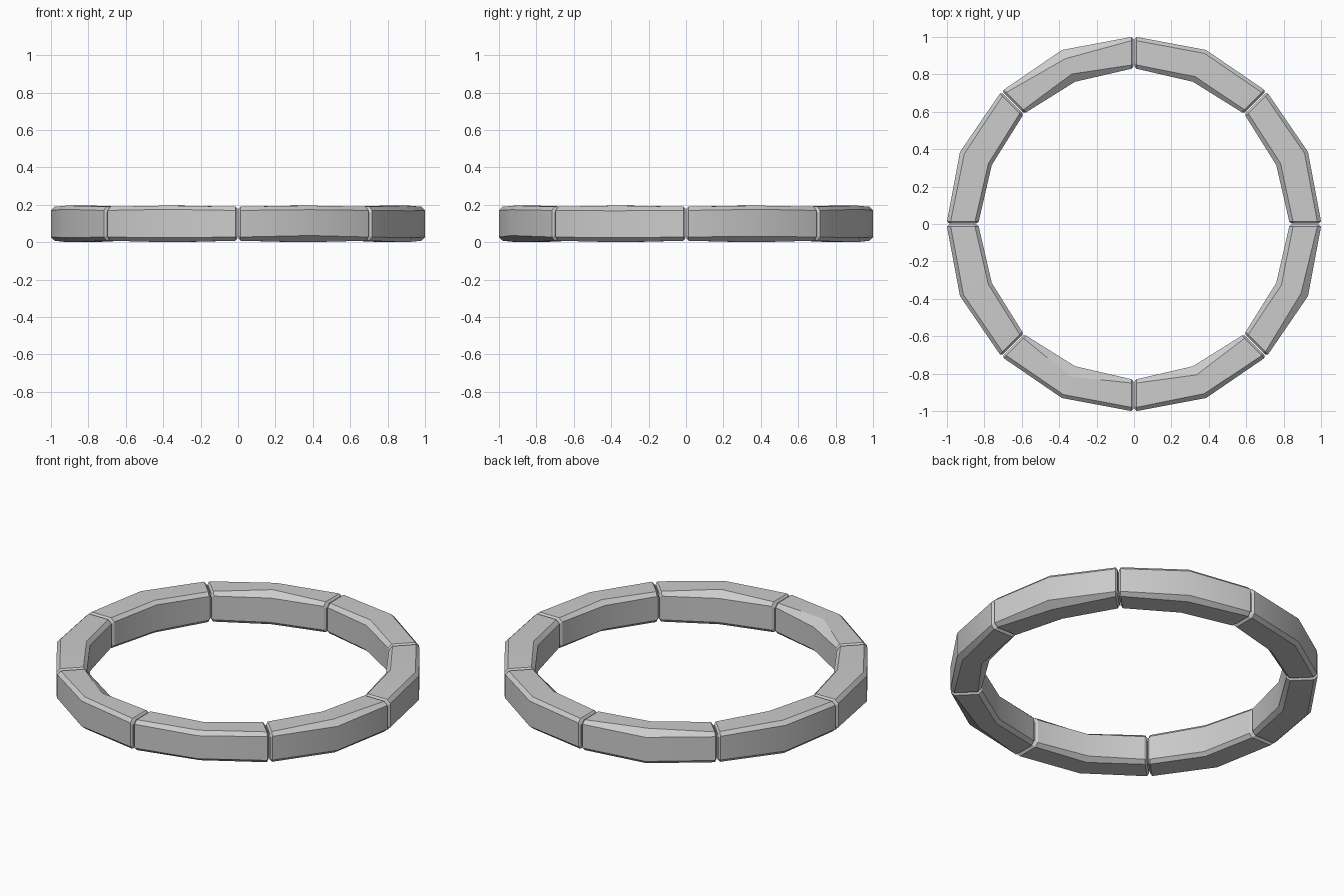
import bpy, bmesh
from math import cos, sin, radians

if "Cube" in bpy.data.objects:
    bpy.data.objects.remove(bpy.data.objects["Cube"])

R_OUT, R_IN, Z0, Z1 = 1.0, 0.83, 0.008, 0.19
END = (0.02, 0.02, 0.02, 0.02)

# chamfer widths at the middle of each stone:
# top outer, top inner, bottom outer, bottom inner
MID = [
    (0.02, 0.025, 0.05, 0.02), (0.02, 0.03, 0.03, 0.03),
    (0.05, 0.045, 0.02, 0.02), (0.025, 0.02, 0.02, 0.025),
    (0.02, 0.02, 0.03, 0.02), (0.02, 0.06, 0.03, 0.03),
    (0.025, 0.05, 0.06, 0.02), (0.04, 0.03, 0.03, 0.045),
]


def section(ro, ri, z0, z1, c):
    """Chamfered rectangle in (radius, height)."""
    to, ti, bo, bi = c
    d = lambda w: 0.012 + 0.4 * w   # chamfer drop
    return [(ro - bo, z0), (ro, z0 + d(bo)), (ro, z1 - d(to)), (ro - to, z1),
            (ri + ti, z1), (ri, z1 - d(ti)), (ri, z0 + d(bi)), (ri + bi, z0)]


def stone(i, mid):
    bm = bmesh.new()
    a = 45 * i
    cap = section(R_OUT - 0.012, R_IN + 0.012, Z0 + 0.012, Z1 - 0.012, END)
    full = section(R_OUT, R_IN, Z0, Z1, END)
    middle = section(R_OUT + 0.007, R_IN - 0.007, 0.0, 0.196, mid)
    # angle, tangential offset, profile
    stations = [(a, 0.003, cap), (a, 0.014, full), (a + 22.5, 0, middle),
                (a + 45, -0.014, full), (a + 45, -0.003, cap)]
    rings = []
    for ang, off, prof in stations:
        c, s = cos(radians(ang)), sin(radians(ang))
        rings.append([bm.verts.new((r * c - off * s, r * s + off * c, z))
                      for r, z in prof])
    for p, q in zip(rings, rings[1:]):
        for k in range(8):
            n = (k + 1) % 8
            bm.faces.new((p[k], p[n], q[n], q[k]))
    bm.faces.new(rings[0])
    bm.faces.new(rings[-1])
    bmesh.ops.recalc_face_normals(bm, faces=bm.faces)
    me = bpy.data.meshes.new(f"ring_stone_{i + 1}")
    bm.to_mesh(me)
    bm.free()
    ob = bpy.data.objects.new(me.name, me)
    bpy.context.collection.objects.link(ob)
    ob.select_set(True)
    bpy.context.view_layer.objects.active = ob


# Ring of eight chamfered stones
for i, m in enumerate(MID):
    stone(i, m)
bpy.ops.object.shade_smooth_by_angle(angle=radians(27))
